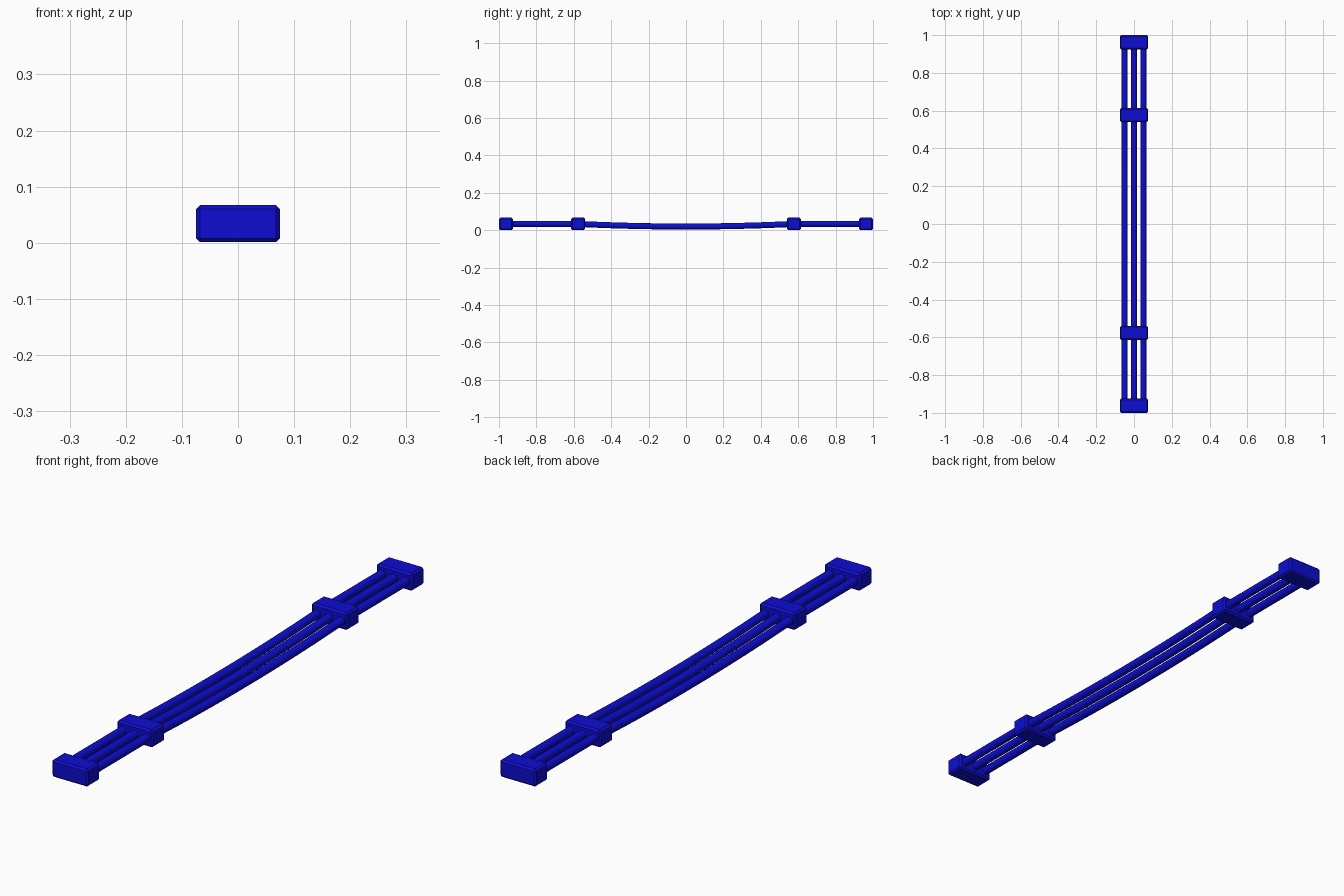
import bpy
import bmesh
from math import cos, sin, pi
from mathutils import Matrix

cube = bpy.data.objects.get("Cube")
if cube:
    bpy.data.objects.remove(cube, do_unlink=True)

blue = bpy.data.materials.new("deep_blue")
blue.use_nodes = True
COLOUR = (0.004, 0.004, 0.65, 1)
blue.diffuse_color = COLOUR
blue.node_tree.nodes["Principled BSDF"].inputs["Base Color"].default_value = COLOUR

MID_Z = 0.034      # height of the straight rods
CLAMP_Y = 0.577    # inner clamp position
END_Y = 0.9625     # end clamp position
SAG = 0.014        # dip of the middle span
RADIUS = 0.016
SIDES = 12


def finish(name, bm):
    bmesh.ops.recalc_face_normals(bm, faces=bm.faces)
    mesh = bpy.data.meshes.new(name)
    bm.to_mesh(mesh)
    bm.free()
    mesh.materials.append(blue)
    obj = bpy.data.objects.new(name, mesh)
    bpy.context.collection.objects.link(obj)
    return obj


def add_clamp(name, y):
    """Chamfered block across all three rods."""
    bm = bmesh.new()
    bmesh.ops.create_cube(bm, size=1, matrix=Matrix.Translation((0, y, MID_Z))
                          @ Matrix.Diagonal((0.15, 0.075, 0.066, 1)))
    bmesh.ops.bevel(bm, geom=bm.edges[:], offset=0.007, segments=1, affect='EDGES')
    finish(name, bm)


def add_rod(name, x):
    """Round rod, straight at the ends and sagging between the inner clamps."""
    steps = 20
    span = [CLAMP_Y * (2 * i / steps - 1) for i in range(steps + 1)]
    bm = bmesh.new()
    rings = []
    for y in [-END_Y] + span + [END_Y]:
        dip = SAG * max(0, 1 - (y / CLAMP_Y) ** 2)
        rings.append([bm.verts.new((x + RADIUS * cos(2 * pi * k / SIDES), y,
                                    MID_Z - dip + RADIUS * sin(2 * pi * k / SIDES)))
                      for k in range(SIDES)])
    for a, b in zip(rings, rings[1:]):
        for k in range(SIDES):
            n = (k + 1) % SIDES
            bm.faces.new((a[k], a[n], b[n], b[k]))
    bm.faces.new(rings[0])
    bm.faces.new(rings[-1])
    for face in bm.faces:
        face.smooth = len(face.verts) == 4
    finish(name, bm)


# Clamps, mirrored front to back
for side, sign in (("front", -1), ("back", 1)):
    add_clamp(side + "_end_clamp", sign * END_Y)
    add_clamp(side + "_inner_clamp", sign * CLAMP_Y)

# Three parallel rods
for side, x in (("right", -0.05), ("middle", 0), ("left", 0.05)):
    add_rod(side + "_rod", x)
